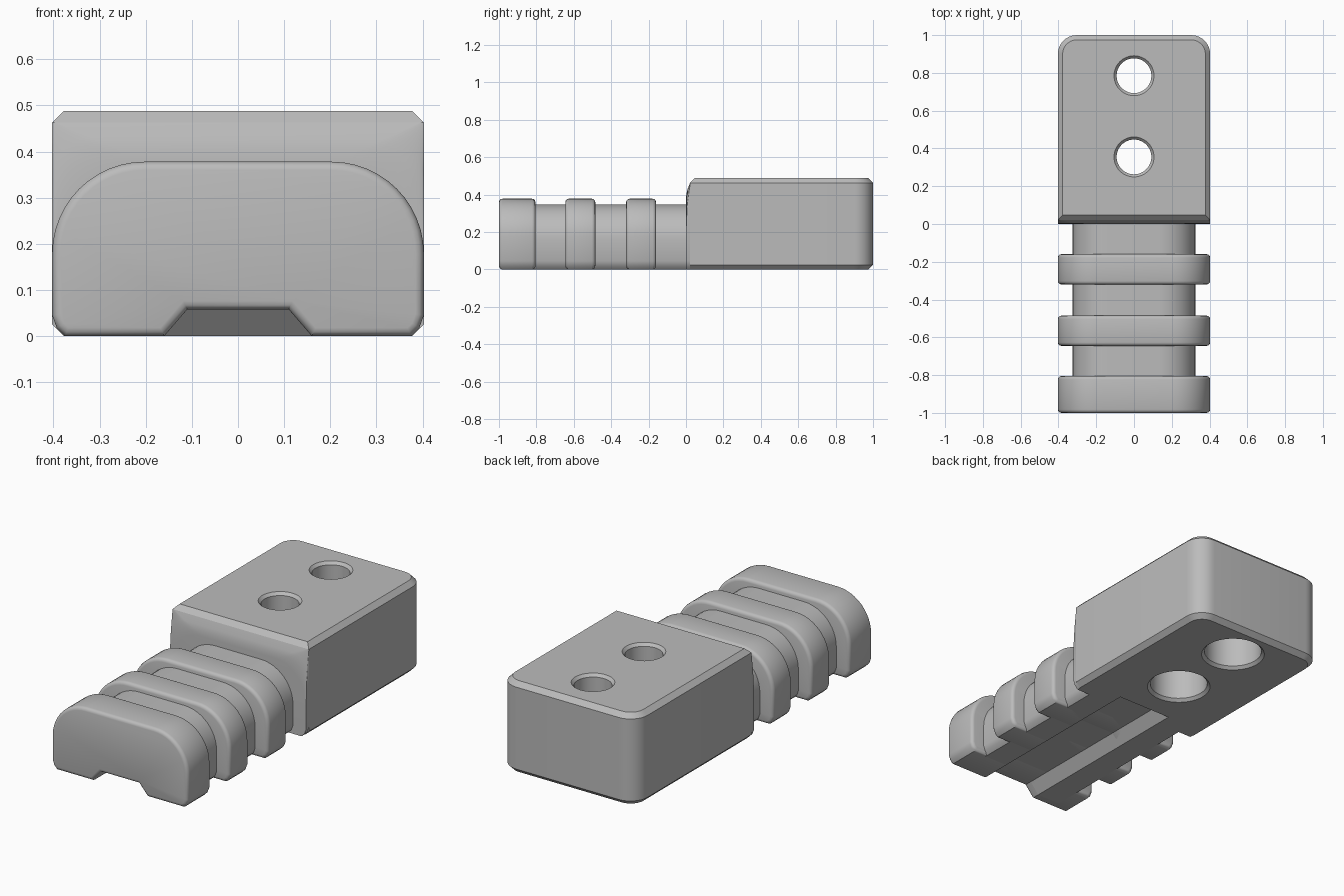
import bpy, bmesh, math
from mathutils import Vector

if "Cube" in bpy.data.objects:
    bpy.data.objects.remove(bpy.data.objects["Cube"], do_unlink=True)

grey = bpy.data.materials.new("plain grey")
grey.use_nodes = True
grey.diffuse_color = (0.5, 0.5, 0.5, 1)
grey.node_tree.nodes["Principled BSDF"].inputs["Base Color"].default_value = (0.5, 0.5, 0.5, 1)

HALF = 0.403      # half width of block and ribs
TOP = 0.488       # block height
CH = 0.025        # chamfer size
FRONT = 0.022     # where the block's straight body begins


def finish(bm, name):
    bmesh.ops.recalc_face_normals(bm, faces=bm.faces[:])
    mesh = bpy.data.meshes.new(name)
    bm.to_mesh(mesh)
    bm.free()
    mesh.materials.append(grey)
    ob = bpy.data.objects.new(name, mesh)
    bpy.context.scene.collection.objects.link(ob)
    return ob


def smooth(ob):
    bpy.ops.object.select_all(action='DESELECT')
    ob.select_set(True)
    bpy.context.view_layer.objects.active = ob
    bpy.ops.object.shade_smooth_by_angle(angle=math.radians(32))


def profile(w, top, r):
    """Cross-section with rounded shoulders and a tapered slot underneath."""
    half = [(0.11, 0.058), (0.16, 0), (w - 0.028, 0), (w - 0.01, 0.018), (w, 0.045)]
    for i in range(13):
        a = math.pi / 2 * i / 12
        half.append((w - r + r * math.cos(a), top - r + r * math.sin(a)))
    return half + [(-x, z) for x, z in reversed(half)]


def loft(bm, rings):
    """Skin (y, outline) rings and cap both ends; returns the caps."""
    rows = [[bm.verts.new((x, y, z)) for x, z in pts] for y, pts in rings]
    n = len(rows[0])
    for a, b in zip(rows, rows[1:]):
        for i in range(n):
            j = (i + 1) % n
            bm.faces.new((a[i], a[j], b[j], b[i]))
    return [bm.faces.new(rows[0]), bm.faces.new(rows[-1])]


# Narrow core bar running through the ribs
bm = bmesh.new()
loft(bm, [(y, profile(0.325, 0.347, 0.19)) for y in (-0.95, 0.01)])
smooth(finish(bm, "core_bar"))

# Three ribs with softened rims
rib_outline = profile(HALF, 0.378, 0.2)
for name, y0, y1 in (("front_rib", -1, -0.805), ("middle_rib", -0.645, -0.485),
                     ("rear_rib", -0.32, -0.16)):
    bm = bmesh.new()
    caps = loft(bm, [(y0, rib_outline), (y1, rib_outline)])
    bmesh.ops.recalc_face_normals(bm, faces=bm.faces[:])
    rims = [e for f in caps for e in f.edges]
    bmesh.ops.bevel(bm, geom=rims, offset=0.018, offset_type='OFFSET', segments=3,
                    profile=0.5, affect='EDGES', clamp_overlap=True)
    smooth(finish(bm, name))

# Flared collar blending the rounded section into the block
box_outline = profile(HALF, TOP - CH, 0.008)


def blend(t):
    return [tuple(Vector(a).lerp(Vector(b), t)) for a, b in zip(rib_outline, box_outline)]


bm = bmesh.new()
loft(bm, [(0, rib_outline), (0.002, blend(0.3)), (0.008, blend(0.6)), (FRONT, box_outline)])
smooth(finish(bm, "collar"))


# Block: plan outline with rounded back corners, stacked in height
def plan(inset, front):
    w, back, r = HALF - inset, 1 - inset, 0.1 - inset
    half = [(w, front)]
    for i in range(9):
        a = math.pi / 2 * i / 8
        half.append((w - r + r * math.cos(a), back - r + r * math.sin(a)))
    return half + [(-x, y) for x, y in reversed(half)]


bm = bmesh.new()
layers = [(0, plan(CH, FRONT)), (CH, plan(0, FRONT)),
          (TOP - CH, plan(0, FRONT)), (TOP, plan(CH, FRONT + CH))]
loft(bm, layers)
for v in bm.verts:
    v.co = Vector((v.co.x, v.co.z, v.co.y))
block = finish(bm, "block")

# Cutter for the ramped slot end
cutters = []
bm = bmesh.new()
for s in (-1, 1):
    for y in (-0.1, 0.1):
        bm.verts.new((s * 0.177, y, -0.02))
    for y in (-0.1, 0.03):
        bm.verts.new((s * 0.11, y, 0.058))
bmesh.ops.convex_hull(bm, input=bm.verts[:])
cutters.append(finish(bm, "slot_cutter"))

# Cutters for the two counterbored, chamfered holes
bore = [(0.18, -0.02), (0.145, 0.015), (0.145, 0.28), (0.092, 0.28), (0.092, 0.473), (0.117, 0.5)]
SIDES = 48
for cy in (0.355, 0.785):
    bm = bmesh.new()
    loft(bm, [(z, [(r * math.cos(math.tau * i / SIDES), cy + r * math.sin(math.tau * i / SIDES))
                   for i in range(SIDES)]) for r, z in bore])
    for v in bm.verts:
        v.co = Vector((v.co.x, v.co.z, v.co.y))
    cutters.append(finish(bm, "hole_cutter"))

bpy.context.view_layer.objects.active = block
for c in cutters:
    c.hide_render = True
    m = block.modifiers.new("cut", 'BOOLEAN')
    m.operation, m.solver, m.object = 'DIFFERENCE', 'EXACT', c
    bpy.ops.object.modifier_apply(modifier=m.name)
    bpy.data.objects.remove(c, do_unlink=True)
smooth(block)
